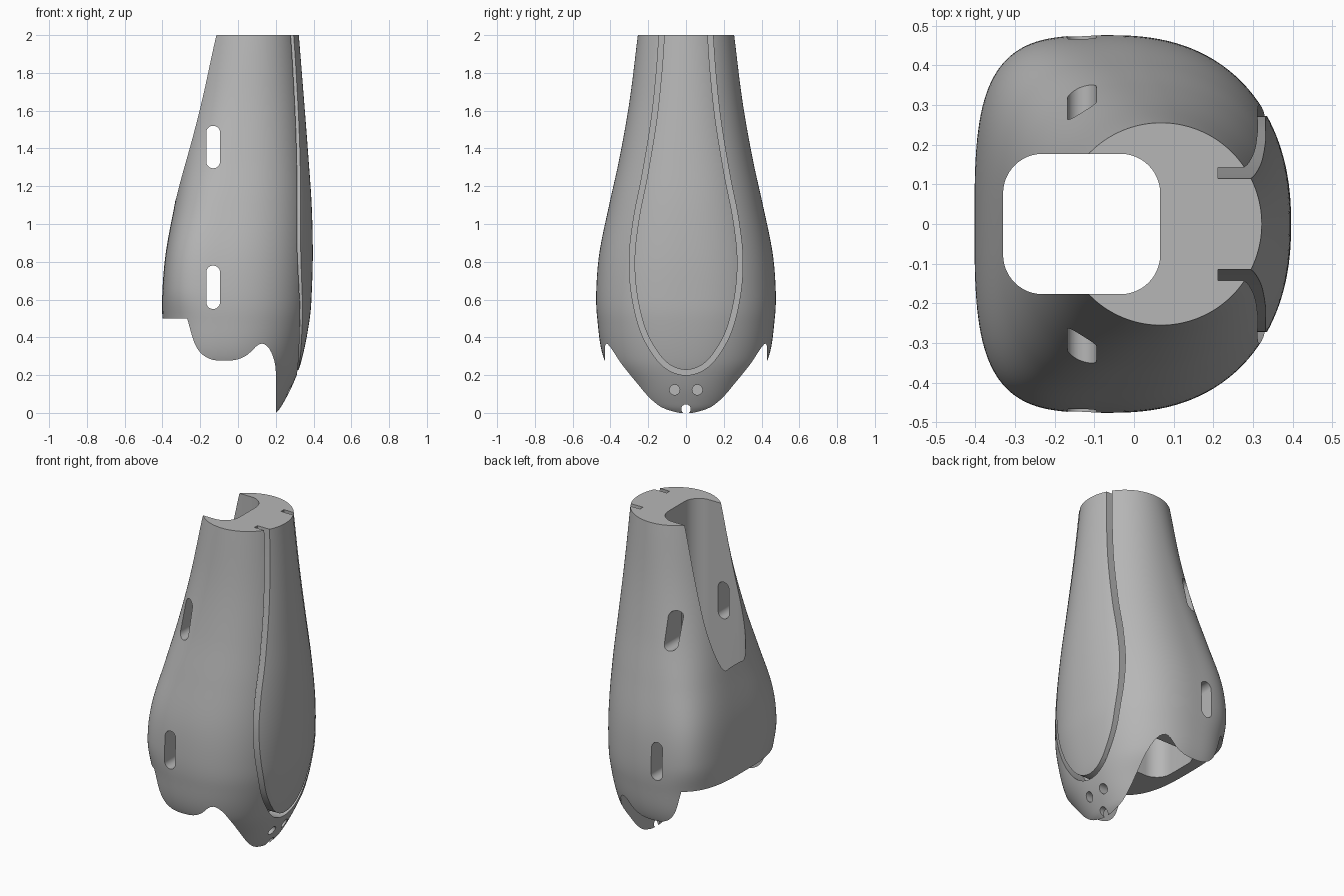
import bpy, bmesh, math
from mathutils import Vector

cube = bpy.data.objects.get("Cube")
if cube:
    bpy.data.objects.remove(cube, do_unlink=True)

grey = bpy.data.materials.new("mid_grey")
grey.use_nodes = True
colour = (0.47, 0.47, 0.47, 1)
grey.diffuse_color = colour
grey.node_tree.nodes["Principled BSDF"].inputs["Base Color"].default_value = colour


def hermite(keys, t):
    """Smooth value through rows of keys; the first column is the parameter."""
    last = len(keys) - 1
    i = max(k for k in range(last) if keys[k][0] <= t or k == 0)
    a, b = keys[i], keys[i + 1]
    h = b[0] - a[0]
    u = (t - a[0]) / h

    def slope(k, c):
        p, q = keys[max(k - 1, 0)], keys[min(k + 1, last)]
        return (q[c] - p[c]) / (q[0] - p[0])

    return [(2*u**3 - 3*u**2 + 1) * a[c] + (u**3 - 2*u**2 + u) * h * slope(i, c)
            + (3*u**2 - 2*u**3) * b[c] + (u**3 - u**2) * h * slope(i + 1, c)
            for c in range(1, len(a))]


def make_object(name, bm):
    bmesh.ops.recalc_face_normals(bm, faces=bm.faces)
    mesh = bpy.data.meshes.new(name)
    bm.to_mesh(mesh)
    bm.free()
    mesh.materials.append(grey)
    obj = bpy.data.objects.new(name, mesh)
    bpy.context.collection.objects.link(obj)
    return obj


def place(axis, u, v, w):
    return {"x": (w, u, v), "y": (u, w, v), "z": (u, v, w)}[axis]


def prism(name, outline, axis, low, high):
    bm = bmesh.new()
    ends = [[bm.verts.new(place(axis, u, v, w)) for u, v in outline] for w in (low, high)]
    for end in ends:
        bm.faces.new(end)
    for i in range(len(outline)):
        j = (i + 1) % len(outline)
        bm.faces.new((ends[0][i], ends[0][j], ends[1][j], ends[1][i]))
    return make_object(name, bm)


def rounded(u0, u1, v0, v1, r, steps=12):
    """Rectangle outline with round corners."""
    r *= 0.999
    corners = ((u1 - r, v1 - r), (u0 + r, v1 - r), (u0 + r, v0 + r), (u1 - r, v0 + r))
    return [(cu + r * math.cos(math.pi / 2 * (q + s / steps)),
             cv + r * math.sin(math.pi / 2 * (q + s / steps)))
            for q, (cu, cv) in enumerate(corners) for s in range(steps + 1)]


# Body sections: height, front x, back x, half width, widest x, front and back fullness
SECTIONS = [
    (0.0, 0.202, -0.2, 0.18, -0.03, 2.3, 2.5),
    (0.03, 0.227, -0.25, 0.25, -0.03, 2.3, 2.5),
    (0.15, 0.29, -0.34, 0.34, -0.05, 2.3, 2.6),
    (0.28, 0.337, -0.38, 0.432, -0.07, 2.3, 2.7),
    (0.5, 0.38, -0.4, 0.47, -0.06, 2.35, 3.0),
    (0.65, 0.391, -0.4, 0.475, -0.06, 2.35, 3.6),
    (0.85, 0.396, -0.382, 0.458, -0.05, 2.3, 3.6),
    (1.1, 0.39, -0.336, 0.407, -0.02, 2.25, 3.0),
    (1.35, 0.373, -0.29, 0.352, 0.01, 2.2, 2.5),
    (1.65, 0.35, -0.235, 0.299, 0.04, 2.1, 2.2),
    (2.0, 0.322, -0.185, 0.255, 0.068, 2.0, 2.0)]
ROWS, SIDES = 72, 144


def power(value, exponent):
    return math.copysign(abs(value) ** exponent, value)


# Tapered body
bm = bmesh.new()
rings = []
for row in range(ROWS + 1):
    z = 2 * (row / ROWS) ** 1.3
    front, back, half, mid, full_f, full_b = hermite(SECTIONS, z)
    ring = []
    for k in range(SIDES):
        c, s = math.cos(math.tau * k / SIDES), math.sin(math.tau * k / SIDES)
        reach, n = (front - mid, full_f) if c >= 0 else (mid - back, full_b)
        ring.append(bm.verts.new((mid + reach * power(c, 2 / n), half * power(s, 2 / n), z)))
    rings.append(ring)
for low, high in zip(rings, rings[1:]):
    for k in range(SIDES):
        j = (k + 1) % SIDES
        bm.faces.new((low[k], low[j], high[j], high[k]))
bm.faces.new(rings[0])
bm.faces.new(rings[-1])
body = make_object("shin_cover", bm)

# Openings: leg channel, ankle hollow, side slots, rivet holes and toe hole
cutters = [
    prism("leg_channel", rounded(-0.33, 0.066, -0.177, 0.177, 0.1), "z", 0.4, 2.2),
    prism("ankle_hollow", rounded(-0.8, 0.2, -0.43, 0.43, 0.12), "z", -0.2, 0.5),
    prism("toe_hole", rounded(-0.025, 0.025, -0.005, 0.045, 0.025), "x", 0.1, 0.5)]
for bottom, top in ((0.55, 0.78), (1.295, 1.52)):
    cutters.append(prism("side_slot", rounded(-0.168, -0.095, bottom, top, 0.0365), "y", -0.8, 0.8))
for y in (-0.06, 0.06):
    cutters.append(prism("rivet_hole", rounded(y - 0.027, y + 0.027, 0.095, 0.149, 0.027), "x", 0.225, 0.5))

# Groove around the front panel
half_path = [(0.0, 0.2), (0.09, 0.225), (0.165, 0.295), (0.24, 0.43), (0.287, 0.62), (0.3, 0.82),
             (0.277, 1.03), (0.23, 1.27), (0.184, 1.55), (0.157, 1.8), (0.143, 2.0), (0.136, 2.15)]
path = [(-y, z) for y, z in half_path[:0:-1]] + half_path
keys = [(i, y, z) for i, (y, z) in enumerate(path)]
steps = 8 * (len(path) - 1)
outer = [Vector(hermite(keys, i / 8)) for i in range(steps + 1)]
inner = []
for i, p in enumerate(outer):
    along = (outer[min(i + 1, steps)] - outer[max(i - 1, 0)]).normalized()
    inner.append(p + Vector((-along.y, along.x)) * 0.028)
cutters.append(prism("panel_groove", [tuple(p) for p in outer + inner[::-1]], "x", 0.212, 0.6))

# Cut, then drop the cutters
bpy.context.view_layer.objects.active = body
for cutter in cutters:
    cutter.hide_render = True
    cut = body.modifiers.new(cutter.name, "BOOLEAN")
    cut.operation = "DIFFERENCE"
    cut.solver = "EXACT"
    cut.object = cutter
    bpy.ops.object.modifier_apply(modifier=cut.name)
    bpy.data.objects.remove(cutter, do_unlink=True)

for obj in bpy.context.selected_objects:
    obj.select_set(False)
body.select_set(True)
bpy.ops.object.shade_smooth_by_angle(angle=math.radians(30))
